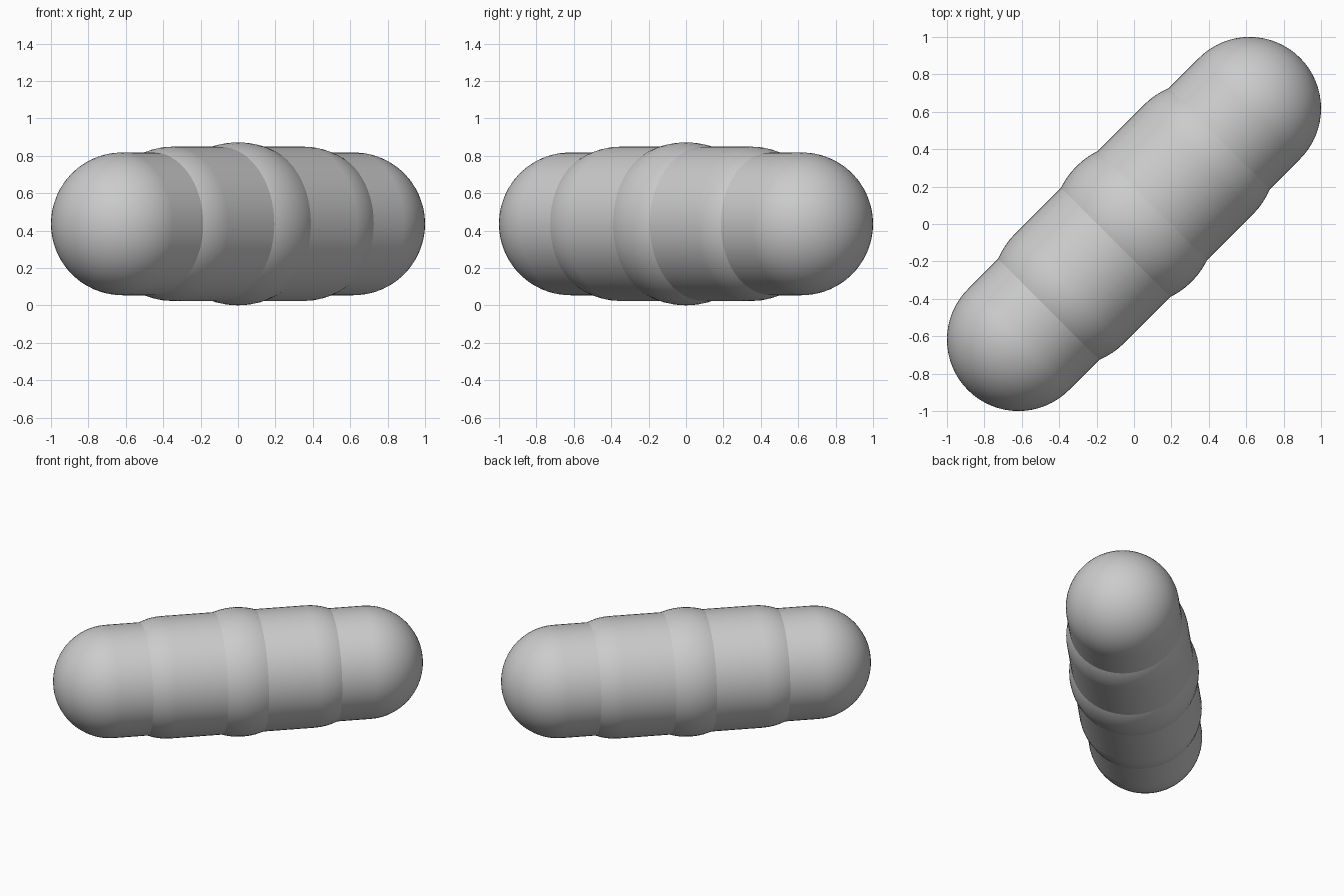
import bpy
from math import pi, sqrt
from mathutils import Vector

if "Cube" in bpy.data.objects:
    bpy.data.objects.remove(bpy.data.objects["Cube"], do_unlink=True)

grey = bpy.data.materials.new("plain grey")
grey.use_nodes = True
colour = (0.6, 0.6, 0.6, 1)
grey.diffuse_color = colour
grey.node_tree.nodes["Principled BSDF"].inputs["Base Color"].default_value = colour

HEIGHT = 0.436
AXIS = Vector((1, 1, 0)).normalized()
TURN = (pi / 2, 0, 3 * pi / 4)  # local z lies along the diagonal axis


def finish(name):
    obj = bpy.context.object
    obj.name = name
    obj.data.materials.append(grey)
    bpy.ops.object.shade_smooth_by_angle()


def ball(name, along, radius):
    bpy.ops.mesh.primitive_uv_sphere_add(
        segments=64, ring_count=32, radius=radius, rotation=TURN,
        location=AXIS * along + Vector((0, 0, HEIGHT)))
    finish(name)


def tube(name, start, end, radius):
    bpy.ops.mesh.primitive_cylinder_add(
        vertices=64, radius=radius, depth=abs(end - start), rotation=TURN,
        end_fill_type='NOTHING',
        location=AXIS * (start + end) / 2 + Vector((0, 0, HEIGHT)))
    finish(name)


# Largest ball in the middle, then a shrinking chain to both ends
mid, tip = 0.345 * sqrt(2), 0.618 * sqrt(2)
ball("centre_ball", 0, 0.436)
for side, s in (("left", 1), ("right", -1)):
    tube(side + "_inner_tube", 0, s * mid, 0.413)
    ball(side + "_middle_ball", s * mid, 0.413)
    tube(side + "_outer_tube", s * mid, s * tip, 0.382)
    ball(side + "_end_ball", s * tip, 0.382)
